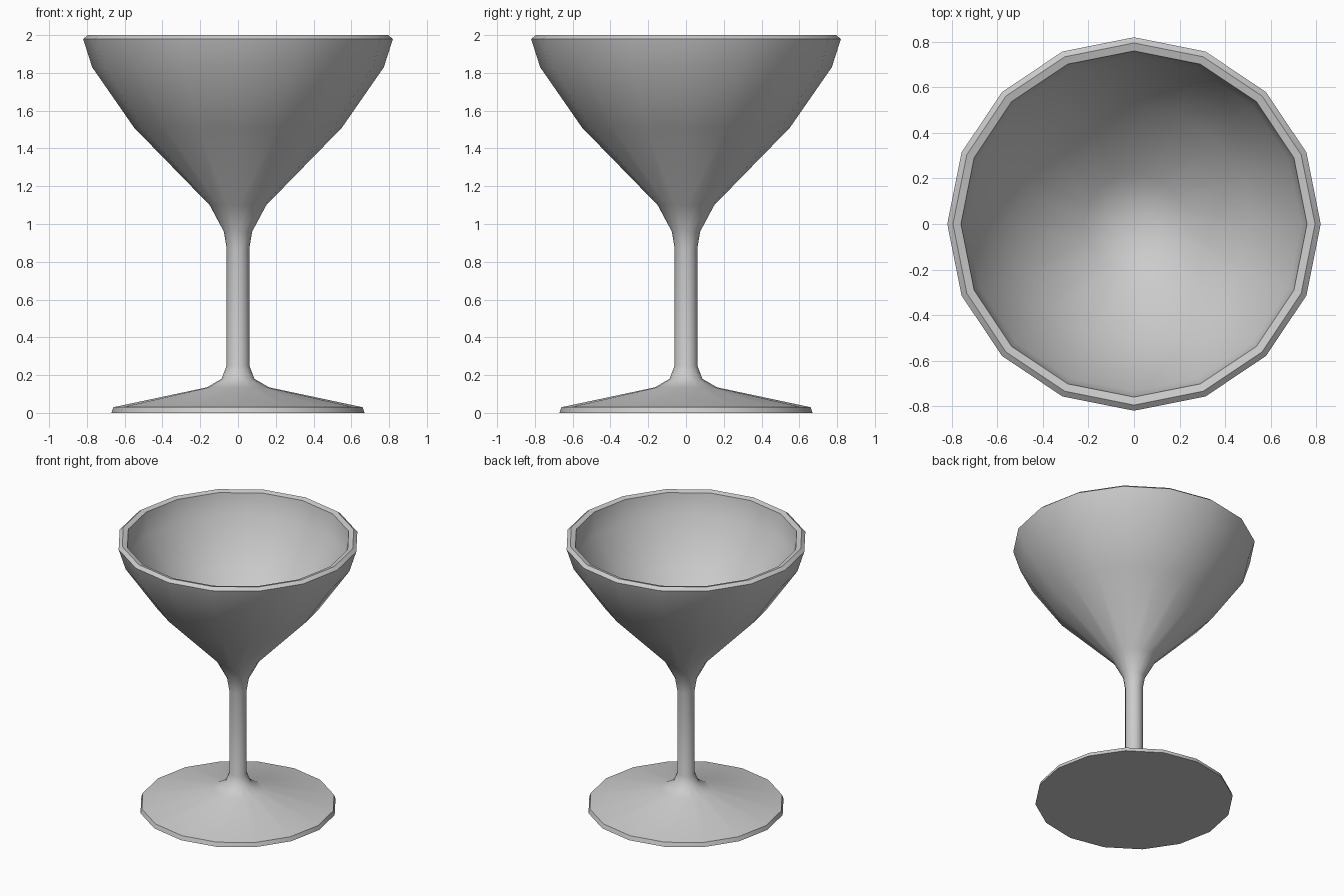
import bpy, bmesh, math

if "Cube" in bpy.data.objects:
    bpy.data.objects.remove(bpy.data.objects["Cube"])

SIDES = 16


def lathe(name, profile, sides=SIDES):
    """Revolve an (r, z) profile around z; radius 0 becomes a single pole."""
    bm = bmesh.new()
    rings = []
    for r, z in profile:
        if r == 0:
            rings.append([bm.verts.new((0, 0, z))] * sides)
        else:
            rings.append([bm.verts.new((r * math.cos(2 * math.pi * i / sides),
                                        r * math.sin(2 * math.pi * i / sides), z))
                          for i in range(sides)])
    for a, b in zip(rings, rings[1:]):
        for i in range(sides):
            j = (i + 1) % sides
            bm.faces.new(list(dict.fromkeys((a[i], a[j], b[j], b[i]))))
    bmesh.ops.recalc_face_normals(bm, faces=bm.faces)
    mesh = bpy.data.meshes.new(name)
    bm.to_mesh(mesh)
    bm.free()
    obj = bpy.data.objects.new(name, mesh)
    bpy.context.collection.objects.link(obj)
    bpy.ops.object.select_all(action='DESELECT')
    obj.select_set(True)
    bpy.context.view_layer.objects.active = obj
    bpy.ops.object.shade_smooth_by_angle(angle=math.radians(45))
    return obj


# foot, stem, outer bowl, rim, then inner bowl
foot = [(0, 0), (0.67, 0), (0.66, 0.03), (0.165, 0.135), (0.087, 0.18)]
stem = [(0.06, 0.25), (0.06, 0.87), (0.075, 0.96)]
bowl = [(0.15, 1.10), (0.55, 1.51), (0.772, 1.83), (0.82, 1.98)]
rim = [(0.795, 2.0), (0.76, 1.99)]
inside = [(0.735, 1.84), (0.52, 1.54), (0.22, 1.24), (0, 1.16)]

lathe("cocktail_glass", foot + stem + bowl + rim + inside)
